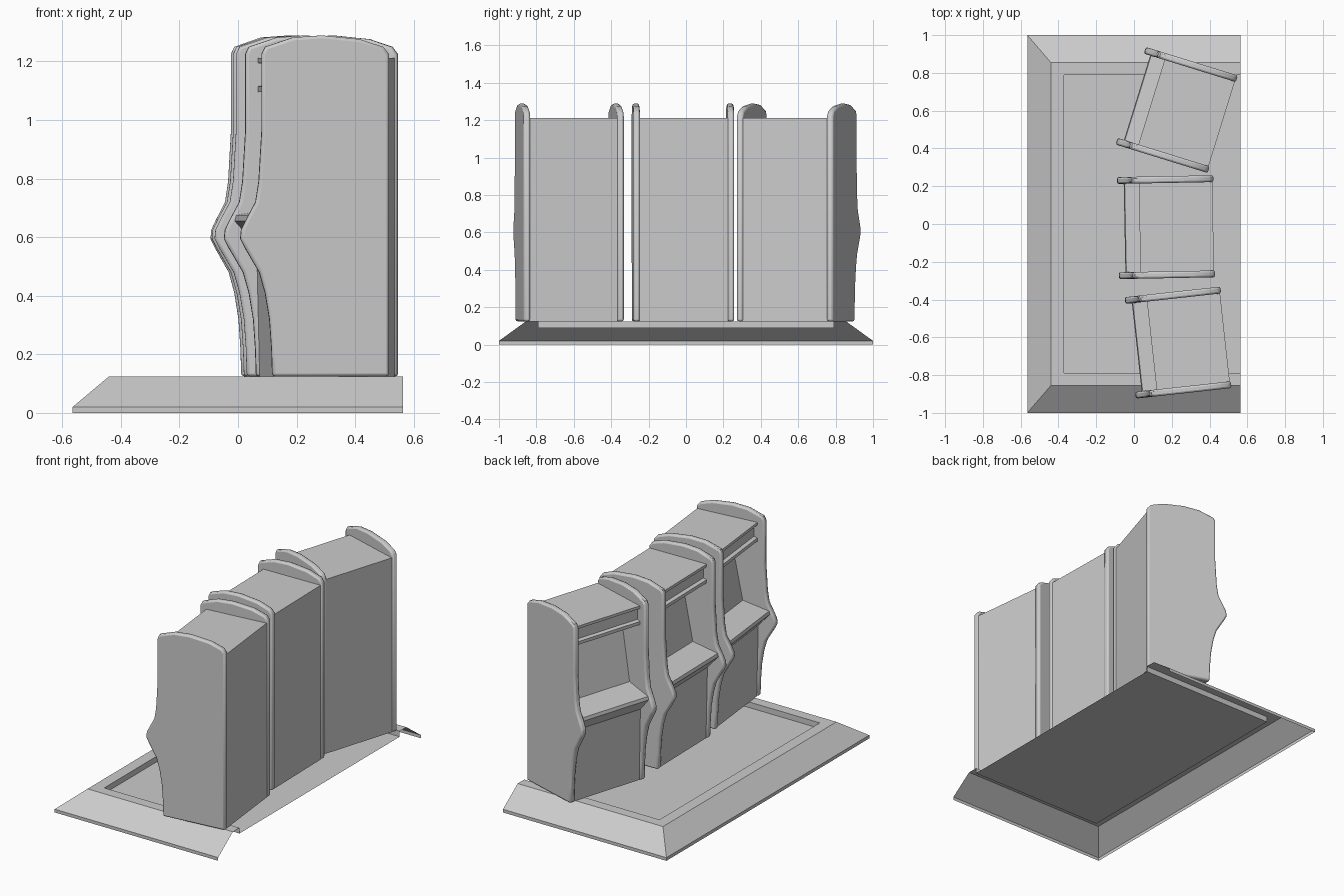
import bpy, bmesh
from math import radians
from mathutils import Matrix

if "Cube" in bpy.data.objects:
    bpy.data.objects.remove(bpy.data.objects["Cube"])


def make_object(name, bm, matrix=None, smooth=None):
    mesh = bpy.data.meshes.new(name)
    bmesh.ops.recalc_face_normals(bm, faces=bm.faces)
    bm.to_mesh(mesh)
    bm.free()
    ob = bpy.data.objects.new(name, mesh)
    bpy.context.collection.objects.link(ob)
    if matrix:
        ob.matrix_world = matrix
    if smooth:
        bpy.ops.object.select_all(action='DESELECT')
        ob.select_set(True)
        bpy.context.view_layer.objects.active = ob
        bpy.ops.object.shade_smooth_by_angle(angle=radians(smooth))
    return ob


def extrude_profile(profile, y0, y1):
    """Closed solid from a (depth, height) outline; depth runs toward -x."""
    bm = bmesh.new()
    face = bm.faces.new([bm.verts.new((-u, y0, z)) for u, z in profile])
    new = bmesh.ops.extrude_face_region(bm, geom=[face])['geom']
    bmesh.ops.translate(bm, vec=(0, y1 - y0, 0),
                        verts=[v for v in new if isinstance(v, bmesh.types.BMVert)])
    return bm


# Side panel outline, measured forward from the back edge
PANEL = [(0, .125), (.40, .125), (.403, .22), (.41, .32), (.425, .41), (.445, .48),
         (.495, .565), (.51, .595), (.507, .625), (.49, .66), (.458, .72), (.447, .79),
         (.437, .96), (.437, 1.225), (.425, 1.25), (.33, 1.282), (.23, 1.289),
         (.10, 1.276), (.02, 1.25), (0, 1.225)]

# Body outline: lower front, control deck, screen recess, marquee with two lips
BODY = [(.006, .125), (.39, .125), (.40, .57), (.475, .655), (.47, .675), (.30, .705),
        (.235, 1.03), (.37, 1.095), (.395, 1.095), (.395, 1.115), (.372, 1.12),
        (.372, 1.19), (.395, 1.195), (.395, 1.212), (.006, 1.212)]

# Three cabinets: back centre position and turn
CABINETS = [(.47, .528, -17.2), (.425, -.012, 1.1), (.487, -.60, 6.3)]
for i, (x, y, turn) in enumerate(CABINETS, 1):
    place = Matrix.Translation((x, y, 0)) @ Matrix.Rotation(radians(turn), 4, 'Z')
    make_object(f"cabinet_{i}_body", extrude_profile(BODY, -.237, .237), place)
    for side, s in (("right", -1), ("left", 1)):
        panel = make_object(f"cabinet_{i}_{side}_panel",
                            extrude_profile(PANEL, s * .252 - .018, s * .252 + .018),
                            place, 40)
        bev = panel.modifiers.new("rounded_edge", 'BEVEL')
        bev.width, bev.segments, bev.limit_method = .01, 2, 'ANGLE'
        bev.angle_limit = radians(60)

# Platform: open-ended shell with sloped skirt and sunken floor
bm = bmesh.new()
RINGS = [(-.565, 1, 0), (-.565, 1, .02), (-.44, .855, .125), (-.37, .79, .125), (-.37, .79, .09)]
loops = [[bm.verts.new(p) for p in ((.563, -y, z), (x, -y, z), (x, y, z), (.563, y, z))]
         for x, y, z in RINGS]
for a, b in zip(loops, loops[1:]):
    for k in range(3):
        bm.faces.new((a[k], a[k + 1], b[k + 1], b[k]))
bm.faces.new(loops[-1])
make_object("platform", bm)
